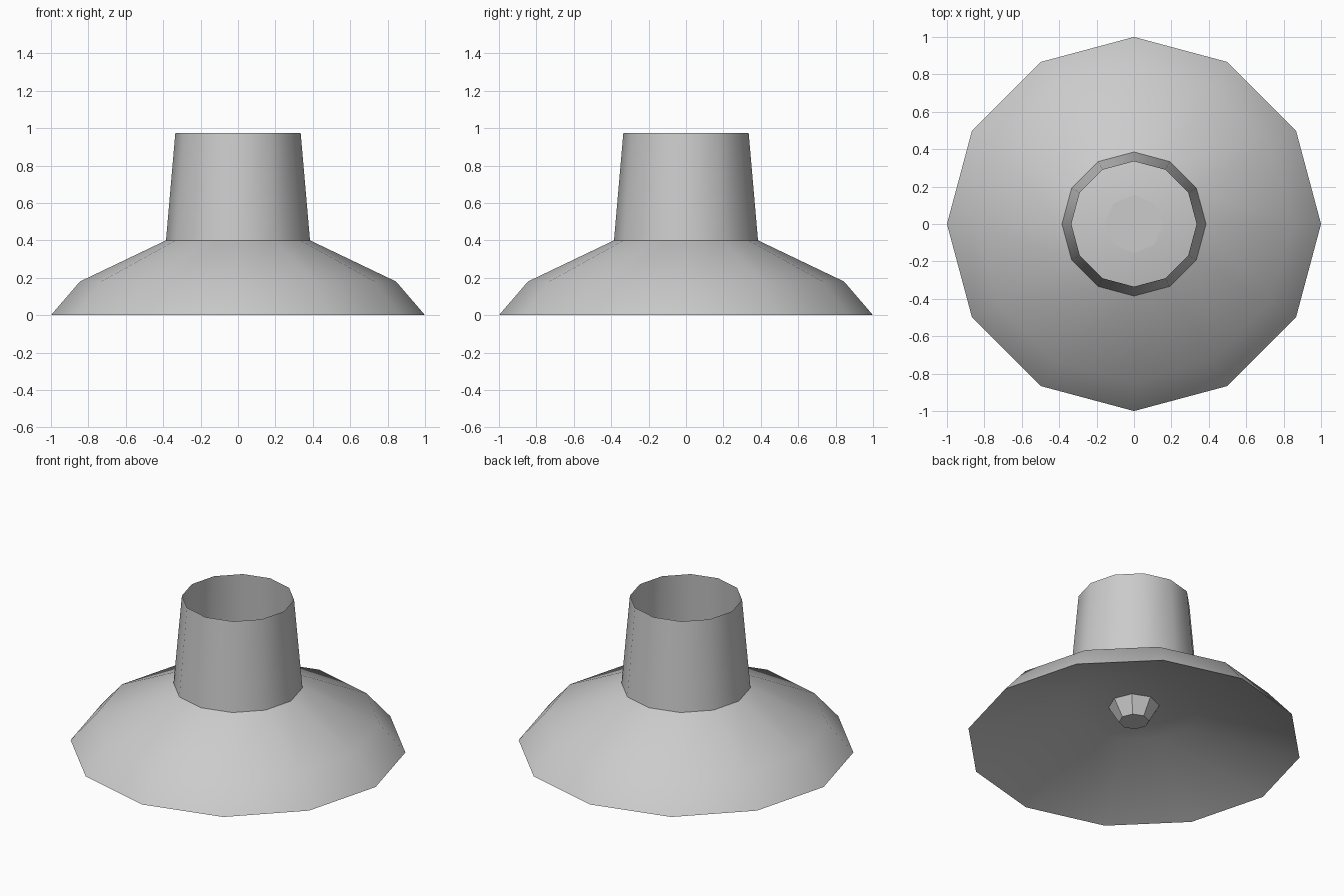
import bpy, bmesh
from math import cos, sin, tau, radians

if "Cube" in bpy.data.objects:
    bpy.data.objects.remove(bpy.data.objects["Cube"], do_unlink=True)

grey = bpy.data.materials.new("light_grey")
grey.use_nodes = True
grey.diffuse_color = (0.6, 0.6, 0.6, 1)
grey.node_tree.nodes["Principled BSDF"].inputs["Base Color"].default_value = (0.6, 0.6, 0.6, 1)


def lathe(name, profile, sides, cap_start=False, cap_end=False, smooth=True):
    """Turn a list of (radius, height) points into a faceted round part."""
    bm = bmesh.new()
    rings = [[bm.verts.new((r * cos(tau * i / sides), r * sin(tau * i / sides), z))
              for i in range(sides)] for r, z in profile]
    for low, high in zip(rings, rings[1:]):
        for i in range(sides):
            j = (i + 1) % sides
            bm.faces.new((low[i], low[j], high[j], high[i]))
    if cap_start:
        bm.faces.new(rings[0][::-1])
    if cap_end:
        bm.faces.new(rings[-1])
    mesh = bpy.data.meshes.new(name)
    bm.to_mesh(mesh)
    bm.free()
    mesh.materials.append(grey)
    obj = bpy.data.objects.new(name, mesh)
    bpy.context.collection.objects.link(obj)
    if smooth:
        bpy.ops.object.select_all(action="DESELECT")
        obj.select_set(True)
        bpy.context.view_layer.objects.active = obj
        bpy.ops.object.shade_smooth_by_angle(angle=radians(35))
    return obj


# Flared outer shade
lathe("shade", [(1.0, 0.0), (0.845, 0.18), (0.385, 0.4)], 12)

# Open tapered collar on top
lathe("collar", [(0.385, 0.4), (0.335, 0.975)], 12)

# Shallow reflector closing the underside, facing down
reflector = lathe("reflector", [(1.0, 0.0), (0.4, 0.25)], 12, cap_end=True)
reflector.data.flip_normals()

# Small eight-sided bulb below the reflector
lathe("bulb", [(0.09, 0.147), (0.155, 0.255)], 8, cap_start=True, cap_end=True, smooth=False)
